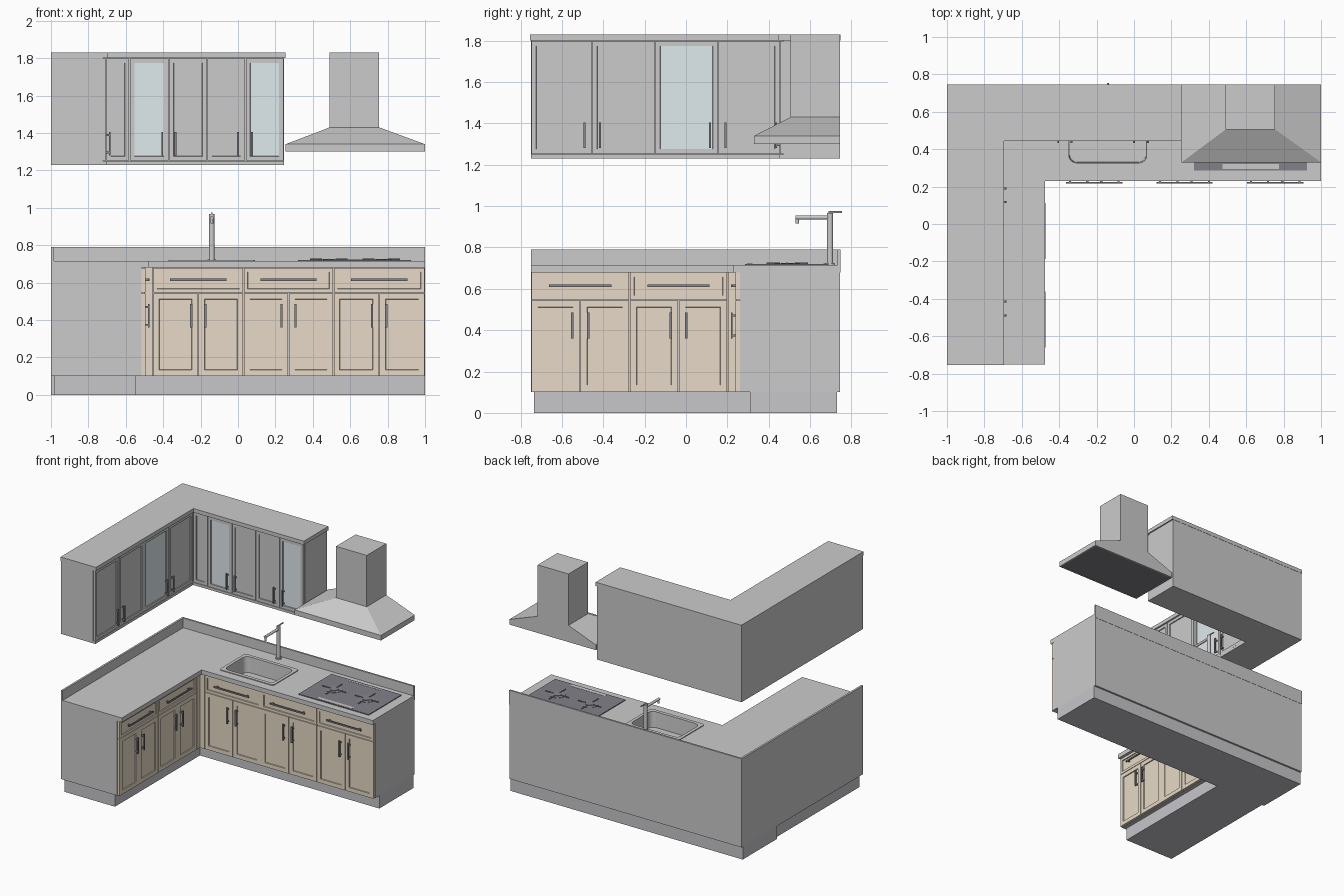
import bpy, bmesh
from math import sin, cos, pi
from mathutils import Matrix, Vector

if "Cube" in bpy.data.objects:
    bpy.data.objects.remove(bpy.data.objects["Cube"])


def material(name, *rgb):
    m = bpy.data.materials.new(name)
    m.diffuse_color = (*rgb, 1)
    m.use_nodes = True
    m.node_tree.nodes["Principled BSDF"].inputs["Base Color"].default_value = m.diffuse_color
    return m


WOOD = material("wood", .80, .70, .57)
STONE = material("stone", .88, .87, .86)
PLINTH = material("plinth_grey", .57, .57, .60)
GLASS = material("glass", .74, .82, .85)
DARK = material("dark_metal", .25, .25, .27)
BLACK = material("black_glass", .22, .22, .25)


def finish(name, bm, *mats, smooth=False):
    bmesh.ops.recalc_face_normals(bm, faces=bm.faces)
    me = bpy.data.meshes.new(name)
    bm.to_mesh(me)
    bm.free()
    ob = bpy.data.objects.new(name, me)
    bpy.context.collection.objects.link(ob)
    for m in mats:
        me.materials.append(m)
    if smooth:
        bpy.ops.object.select_all(action='DESELECT')
        ob.select_set(True)
        bpy.context.view_layer.objects.active = ob
        bpy.ops.object.shade_smooth_by_angle()
    return ob


def add_box(bm, x0, x1, y0, y1, z0, z1):
    mat = Matrix.Translation(((x0 + x1) / 2, (y0 + y1) / 2, (z0 + z1) / 2)) @ \
        Matrix.Diagonal((x1 - x0, y1 - y0, z1 - z0, 1))
    return bmesh.ops.create_cube(bm, size=1, matrix=mat)['verts']


def boxes(name, items, *mats):
    bm = bmesh.new()
    for b in items:
        add_box(bm, *b)
    return finish(name, bm, *mats)


def add_rod(bm, a, b, r, n=20):
    a, b = Vector(a), Vector(b)
    rot = (b - a).to_track_quat('Z', 'Y').to_matrix().to_4x4()
    bmesh.ops.create_cone(bm, cap_ends=True, segments=n, radius1=r, radius2=r,
                          depth=(b - a).length, matrix=Matrix.Translation((a + b) / 2) @ rot)


def loft(bm, rings, cap_start=True, cap_end=True):
    loops = [[bm.verts.new(p) for p in ring] for ring in rings]
    for a, b in zip(loops, loops[1:]):
        for i in range(len(a)):
            j = (i + 1) % len(a)
            bm.faces.new((a[i], a[j], b[j], b[i]))
    if cap_start:
        bm.faces.new(loops[0][::-1])
    if cap_end:
        bm.faces.new(loops[-1])


def l_shape(name, x0, y0, xi, yi, x1, y1, z0, z1, *mats):
    pts = [(x0, y0), (xi, y0), (xi, yi), (x1, yi), (x1, y1), (x0, y1)]
    bm = bmesh.new()
    loft(bm, [[(x, y, z) for x, y in pts] for z in (z0, z1)])
    return finish(name, bm, *mats)


def rect(x0, x1, y0, y1, z):
    return [(x0, y0, z), (x1, y0, z), (x1, y1, z), (x0, y1, z)]


def round_rect(x0, x1, y0, y1, r, z, n=6):
    corners = [(x1 - r, y1 - r), (x0 + r, y1 - r), (x0 + r, y0 + r), (x1 - r, y0 + r)]
    return [(cx + r * cos((q + i / n) * pi / 2), cy + r * sin((q + i / n) * pi / 2), z)
            for q, (cx, cy) in enumerate(corners) for i in range(n + 1)]


def on_run(side, face, u0, u1, d0, d1, z0, z1):
    """Box on a cabinet run: u along the run, d outward from its front face."""
    if side == "back":
        return u0, u1, face - d1, face - d0, z0, z1
    return face + d0, face + d1, u0, u1, z0, z1


def panel(name, side, face, u0, u1, z0, z1, frame, mat=None, glass=False):
    """Framed door or drawer front with a recessed centre."""
    g = .002
    bm = bmesh.new()
    add_box(bm, *on_run(side, face, u0 + g, u1 - g, -.02, 0, z0 + g, z1 - g))
    bm.normal_update()
    out = Vector((0, -1, 0)) if side == "back" else Vector((1, 0, 0))
    f = max(bm.faces, key=lambda f: f.normal.dot(out))
    bmesh.ops.inset_region(bm, faces=[f], thickness=frame)
    bmesh.ops.inset_region(bm, faces=[f], thickness=.002, depth=-.007)
    f.material_index = int(glass)
    finish(name, bm, mat, GLASS)


def handle(side, face, u0, u1, z0, z1):
    """Bar on two posts."""
    parts = [on_run(side, face, u0, u1, .015, .023, z0, z1)]
    if u1 - u0 > z1 - z0:
        ends = [(u, u + .01, z0, z1) for u in (u0 + .015, u1 - .025)]
    else:
        ends = [(u0, u1, z, z + .01) for z in (z0 + .01, z1 - .02)]
    return parts + [on_run(side, face, a, b, 0, .016, c, d) for a, b, c, d in ends]


# Base carcass, plinth, worktop and upstand
boxes("plinth", [(-1, 1, .31, .73, 0, .1), (-.98, -.545, -.735, .31, 0, .1)], PLINTH)
carcass = l_shape("base_carcass", -1, -.75, -.515, .26, 1, .745, .1, .68)
worktop = l_shape("worktop", -1, -.75, -.475, .23, 1, .747, .68, .715, STONE)
boxes("upstand", [(-1, 1, .733, .747, .715, .79), (-1, -.985, -.75, .733, .715, .79)], STONE)

# Opening for the sink
cutter = boxes("sink_cutter", [(-.352, .072, .323, .597, .56, .9)])
cutter.hide_render = True
cutter.display_type = 'WIRE'
for ob in (carcass, worktop):
    mod = ob.modifiers.new("sink_opening", 'BOOLEAN')
    mod.object = cutter
    mod.solver = 'EXACT'

# Base fronts and handles
runs = [("back", .24, [-.455, .03, .51, 1.0]), ("left", -.495, [-.75, -.273, .2])]
for side, face, cuts in runs:
    bars = []
    for k, (a, b) in enumerate(zip(cuts, cuts[1:])):
        m = (a + b) / 2
        tag = f"{side}_{k + 1}"
        panel(f"drawer_front_{tag}", side, face, a, b, .545, .68, .028, WOOD)
        panel(f"base_door_{tag}_a", side, face, a, m, .1, .545, .045, WOOD)
        panel(f"base_door_{tag}_b", side, face, m, b, .1, .545, .045, WOOD)
        bars += handle(side, face, m - .15, m + .15, .61, .621)
        for u in (m - .038, m + .038):
            bars += handle(side, face, u - .006, u + .006, .36, .485)
    boxes(f"base_handles_{side}", bars, DARK)
boxes("corner_filler", [(-.515, -.457, .241, .26, .1, .68),
                        (-.515, -.496, .202, .241, .1, .68)], WOOD)

# Wall cabinets
l_shape("wall_carcass", -1, -.75, -.722, .472, .245, .745, 1.25, 1.8)
l_shape("wall_base_board", -1, -.75, -.703, .453, .245, .745, 1.23, 1.25)
l_shape("wall_cornice", -1, -.755, -.695, .445, .255, .747, 1.8, 1.83)
wall_runs = [
    ("back", .455, [-.705, -.58, -.37, -.165, .04, .245], (1, 4), [-.405, -.335, .0, .075]),
    ("left", -.705, [-.75, -.455, -.15, .155, .455], (2,), [-.49, -.415, .117, .19])]
for side, face, cuts, glazed, grips in wall_runs:
    for k, (a, b) in enumerate(zip(cuts, cuts[1:])):
        panel(f"wall_door_{side}_{k + 1}", side, face, a, b, 1.25, 1.8, .033, None, k in glazed)
    bars = []
    for u in grips:
        bars += handle(side, face, u - .005, u + .005, 1.28, 1.405)
    boxes(f"wall_handles_{side}", bars, DARK)

# Extractor hood with chimney and dark underside
bm = bmesh.new()
loft(bm, [rect(.265, .99, .34, .735, 1.306), rect(.265, .99, .34, .735, 1.3),
          rect(.255, 1, .33, .745, 1.3), rect(.255, 1, .33, .745, 1.34),
          rect(.49, .755, .505, .745, 1.43), rect(.49, .755, .505, .745, 1.83)], cap_start=False)
finish("extractor_hood", bm)
boxes("hood_filter", [(.265, .99, .34, .735, 1.302, 1.31)], BLACK)

# Sink with rounded bowl
bm = bmesh.new()
loft(bm, [round_rect(-.372, .092, .3, .62, .02, .714), round_rect(-.372, .092, .3, .62, .02, .721),
          round_rect(-.348, .068, .327, .593, .04, .721), round_rect(-.344, .064, .331, .589, .04, .6)],
     cap_start=False)
add_rod(bm, (-.14, .46, .598), (-.14, .46, .603), .022)
finish("sink", bm, smooth=True)

# Tap: post, spout, nozzle, lever
bm = bmesh.new()
X = -.14
for a, b, r in [((X, .697, .715), (X, .697, .725), .022), ((X, .697, .72), (X, .697, .967), .015),
                ((X, .697, .945), (X, .53, .945), .010), ((X, .538, .95), (X, .538, .915), .008),
                ((X, .69, .971), (X, .755, .971), .005)]:
    add_rod(bm, a, b, r)
finish("tap", bm, smooth=True)

# Hob: glass plate, trim strips, two burners with grates
boxes("hob_plate", [(.322, .926, .285, .69, .713, .721)], BLACK)
boxes("hob_trim", [(.474, .774, .294, .322, .72, .7225), (.474, .774, .664, .676, .72, .7225)])
for name, x in (("left", .485), ("right", .765)):
    bm = bmesh.new()
    add_rod(bm, (x, .49, .72), (x, .49, .723), .06, 24)
    add_rod(bm, (x, .49, .72), (x, .49, .726), .03, 24)
    for k in range(4):
        c, s = cos(k * pi / 2), sin(k * pi / 2)
        add_rod(bm, (x + .035 * c, .49 + .035 * s, .724), (x + .1 * c, .49 + .1 * s, .724), .004, 8)
    finish(f"burner_{name}", bm, DARK, smooth=True)
